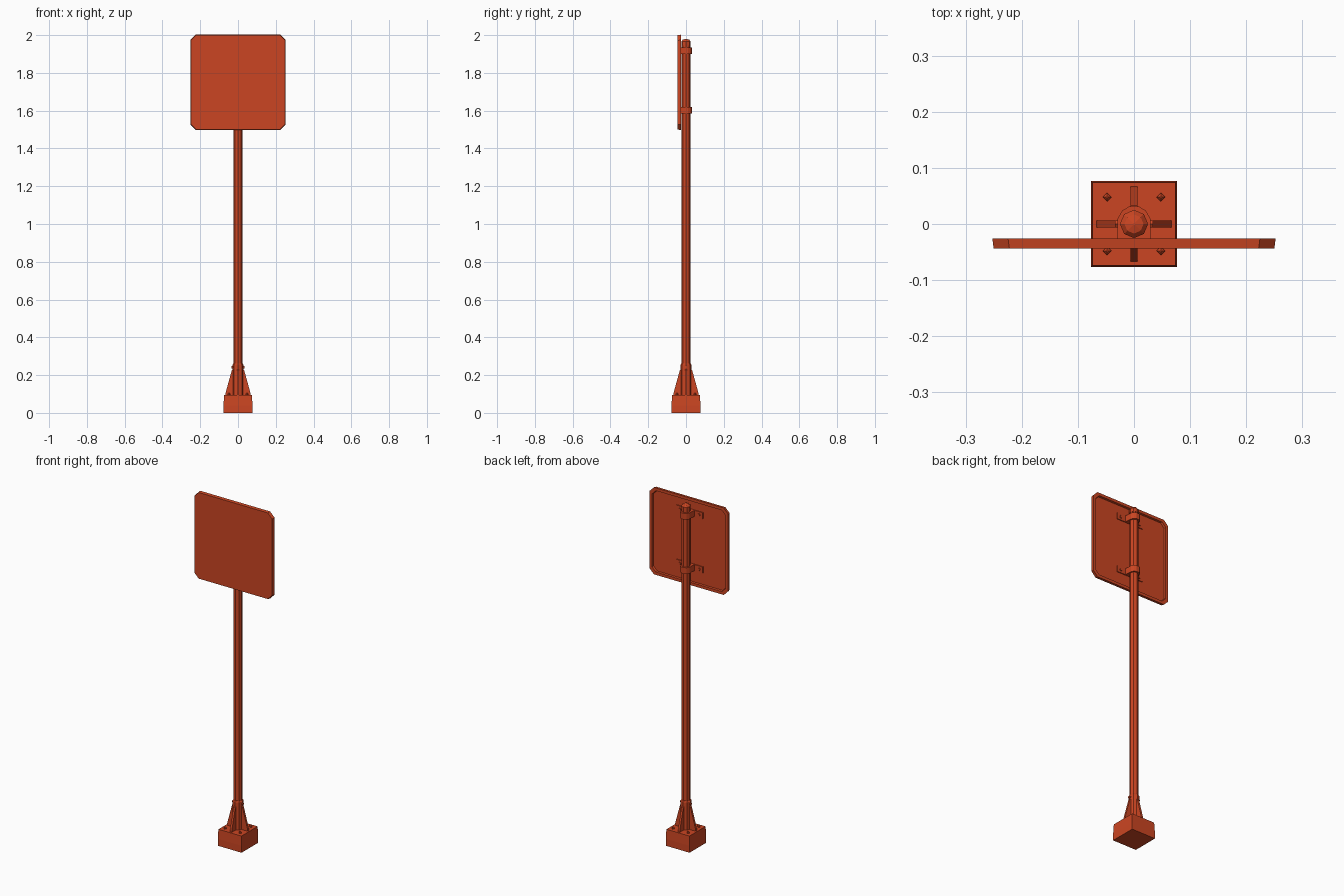
import bpy, bmesh, math
from mathutils import Vector, Matrix

cube = bpy.data.objects.get("Cube")
if cube:
    bpy.data.objects.remove(cube, do_unlink=True)

COLOUR = (0.6, 0.06, 0.016, 1)
paint = bpy.data.materials.new("orange_red_paint")
paint.use_nodes = True
paint.diffuse_color = COLOUR
paint.node_tree.nodes["Principled BSDF"].inputs["Base Color"].default_value = COLOUR


def finish(name, bm):
    bmesh.ops.recalc_face_normals(bm, faces=bm.faces)
    mesh = bpy.data.meshes.new(name)
    bm.to_mesh(mesh)
    bm.free()
    mesh.materials.append(paint)
    obj = bpy.data.objects.new(name, mesh)
    bpy.context.collection.objects.link(obj)
    return obj


def loft(name, rings, matrix=Matrix()):
    """Closed solid through a list of equal-length point rings."""
    bm = bmesh.new()
    loops = [[bm.verts.new(matrix @ Vector(p)) for p in ring] for ring in rings]
    for a, b in zip(loops, loops[1:]):
        for i in range(len(a)):
            j = (i + 1) % len(a)
            bm.faces.new((a[i], a[j], b[j], b[i]))
    bm.faces.new(loops[0])
    bm.faces.new(loops[-1])
    return finish(name, bm)


def ring(radius, z, sides=8):
    steps = [2 * math.pi * i / sides for i in range(sides)]
    return [(radius * math.cos(a), radius * math.sin(a), z) for a in steps]


def turned(name, profile, sides=8, matrix=Matrix()):
    return loft(name, [ring(r, z, sides) for r, z in profile], matrix)


# Concrete block, very slightly tapered
def square(h, z):
    return [(-h, -h, z), (h, -h, z), (h, h, z), (-h, h, z)]


loft("base_block", [square(0.0765, 0), square(0.0765, 0.04), square(0.074, 0.095)])

# Pole with a domed cap, and the collar that holds it
turned("pole", [(0.023, 0.09), (0.023, 1.96)])
turned("pole_cap", [(0.025, 1.945), (0.025, 1.967), (0.017, 1.976), (0.002, 1.98)])
turned("collar", [(0.029, 0.09), (0.029, 0.255), (0.025, 0.262)])

# Four gusset fins and four anchor bolts
fin = [(0.02, 0.09), (0.067, 0.09), (0.065, 0.108), (0.033, 0.225), (0.02, 0.235)]
for i in range(4):
    turn = Matrix.Rotation(i * math.pi / 2, 4, "Z")
    loft("gusset_fin_%d" % (i + 1),
         [[(x, y, z) for x, z in fin] for y in (-0.006, 0.006)], turn)
    spot = turn @ Matrix.Translation((0.048, 0.048, 0.093))
    turned("anchor_bolt_%d" % (i + 1), [(0.008, 0), (0.008, 0.008), (0.002, 0.014)], 4, spot)

# Set screws on the collar
for side, name in ((1, "left"), (-1, "right")):
    spot = Matrix.Translation((side * 0.024, 0, 0.242)) @ Matrix.Rotation(side * math.pi / 2, 4, "Y")
    turned("collar_screw_" + name, [(0.007, 0), (0.007, 0.01)], 6, spot)


# Sign panel: clipped corners, flared edge and a recessed back
def panel(half, clip, y):
    c = half - clip
    pts = [(c, half), (half, c), (half, -c), (c, -half),
           (-c, -half), (-half, -c), (-half, c), (-c, half)]
    return [(x, y, z + 1.75) for x, z in pts]


loft("sign_panel", [panel(0.25, 0.028, -0.044), panel(0.2525, 0.028, -0.026),
                    panel(0.236, 0.024, -0.026), panel(0.234, 0.024, -0.037)])

# Clamps: a strap round the pole with flanges bolted to the panel
outer = [(0.085, -0.038), (0.085, -0.032), (0.031, -0.032), (0.029, 0.01),
         (0.021, 0.024), (0.009, 0.031)]
outline = outer + [(-x, y) for x, y in reversed(outer)]
for z, name in ((1.602, "lower"), (1.917, "upper")):
    loft(name + "_clamp", [[(x, y, z + dz) for x, y in outline] for dz in (-0.018, 0.018)])
    for side, label in ((1, "left"), (-1, "right")):
        spot = Matrix.Translation((side * 0.062, -0.033, z)) @ Matrix.Rotation(-math.pi / 2, 4, "X")
        turned("%s_clamp_bolt_%s" % (name, label), [(0.008, 0), (0.008, 0.006)], 6, spot)
